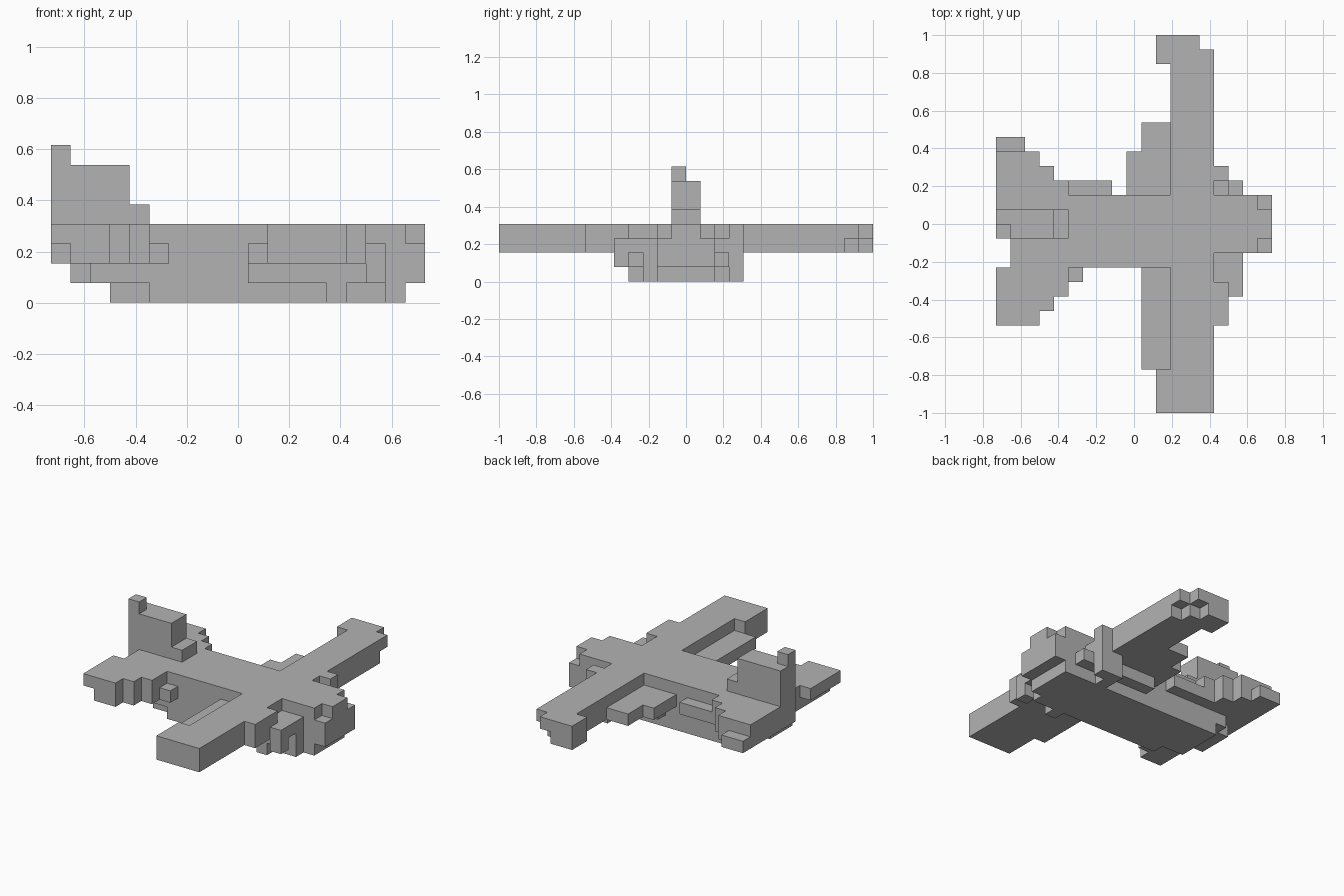
import bpy
import bmesh
from mathutils import Matrix, Vector

cube = bpy.data.objects.get("Cube")
if cube:
    bpy.data.objects.remove(cube, do_unlink=True)

U = 2 / 26                      # edge of one block
ORIGIN = Vector((-9.5, -13, 0))  # grid corner, in blocks

grey = bpy.data.materials.new("plain_grey")
grey.use_nodes = True
COLOUR = (0.45, 0.45, 0.45, 1)
grey.diffuse_color = COLOUR
grey.node_tree.nodes["Principled BSDF"].inputs["Base Color"].default_value = COLOUR


def part(name, *boxes):
    """Make one object from boxes given as x, y and z ranges in blocks."""
    bm = bmesh.new()
    for xs, ys, zs in boxes:
        lo = Vector((xs[0], ys[0], zs[0])) + ORIGIN
        hi = Vector((xs[1], ys[1], zs[1])) + ORIGIN
        size = (hi - lo) * U
        place = Matrix.Translation((lo + hi) * U / 2) @ Matrix.Diagonal((*size, 1))
        bmesh.ops.create_cube(bm, size=1, matrix=place)
    mesh = bpy.data.meshes.new(name)
    bm.to_mesh(mesh)
    bm.free()
    mesh.materials.append(grey)
    obj = bpy.data.objects.new(name, mesh)
    bpy.context.collection.objects.link(obj)


# Body, stepped up towards the tail
part("fuselage",
     ((1, 15), (10, 15), (2, 4)),
     ((2, 15), (10, 15), (1, 2)),
     ((1, 2), (11, 14), (1, 2)),
     ((5, 15), (10, 15), (0, 1)),
     ((3, 5), (11, 15), (0, 1)))
part("side_ledge", ((5, 8), (15, 16), (2, 3)))

# Nose
part("nose",
     ((15, 18), (11, 15), (0, 4)),
     ((18, 19), (12, 14), (1, 4)),
     ((18, 19), (11, 15), (1, 3)))

# Wings, with a lower trailing ledge on each side
part("right_wing",
     ((12, 15), (0, 10), (2, 4)),
     ((11, 12), (0, 3), (2, 4)),
     ((10, 12), (3, 10), (2, 3)),
     ((15, 16), (6, 9), (2, 4)))
part("left_wing",
     ((12, 15), (15, 24), (2, 4)),
     ((10, 12), (15, 20), (2, 3)),
     ((9, 10), (15, 18), (2, 3)),
     ((15, 16), (16, 17), (2, 4)))
part("left_wing_tip",
     ((11, 15), (24, 25), (3, 4)),
     ((11, 14), (24, 25), (2, 3)),
     ((11, 14), (25, 26), (3, 4)),
     ((11, 13), (25, 26), (2, 3)))

# Landing gear blocks under the wing roots
part("right_gear",
     ((10, 16), (9, 10), (1, 2)),
     ((15, 17), (9, 11), (2, 3)),
     ((16, 17), (8, 9), (1, 3)),
     ((15, 17), (10, 11), (0, 2)),
     ((14, 15), (9, 10), (0, 1)))
part("left_gear",
     ((15, 16), (15, 16), (1, 3)),
     ((16, 17), (15, 16), (1, 2)),
     ((10, 16), (15, 16), (1, 2)),
     ((14, 16), (16, 17), (0, 2)),
     ((14, 15), (15, 16), (0, 1)))

# Tail planes, stepped back towards their tips
part("right_tail_plane",
     ((0, 3), (6, 7), (3, 4)), ((1, 3), (6, 7), (2, 3)),
     ((0, 4), (7, 8), (3, 4)), ((1, 4), (7, 8), (2, 3)),
     ((0, 5), (8, 10), (3, 4)), ((1, 5), (8, 10), (2, 3)),
     ((5, 6), (9, 10), (2, 3)))
part("left_tail_plane",
     ((0, 5), (14, 16), (2, 4)),
     ((0, 4), (16, 17), (2, 4)),
     ((0, 3), (17, 18), (2, 4)),
     ((0, 2), (18, 19), (2, 3)))

# Upright tail fin
part("tail_fin",
     ((0, 1), (12, 14), (2, 7)),
     ((1, 4), (12, 14), (4, 7)),
     ((4, 5), (12, 14), (4, 5)),
     ((0, 1), (12, 13), (7, 8)))
